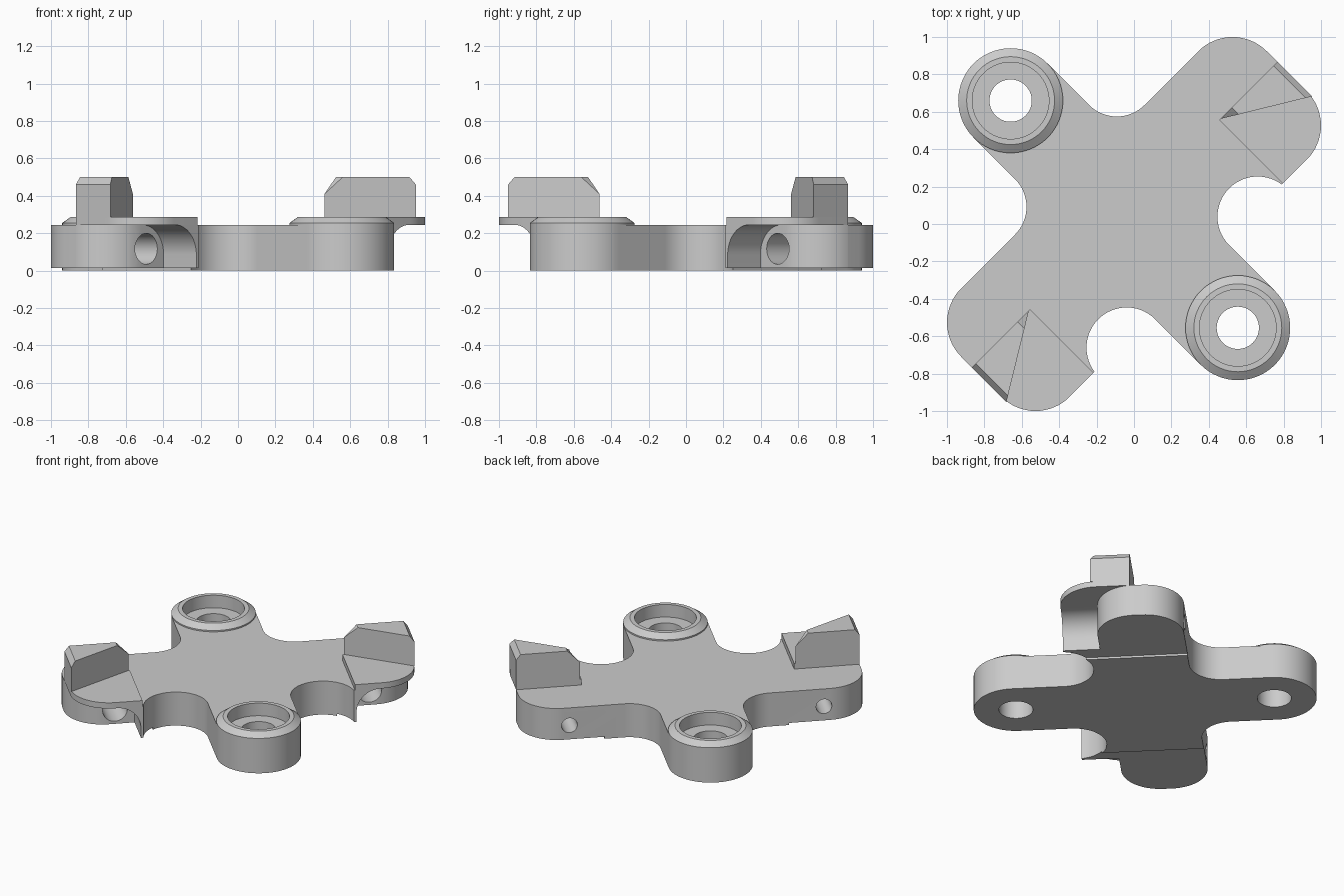
import bpy, bmesh, math
from mathutils import Matrix, Vector

cube = bpy.data.objects.get("Cube")
if cube:
    bpy.data.objects.remove(cube)

grey = bpy.data.materials.new("plain grey")
grey.use_nodes = True
grey.diffuse_color = (0.6, 0.6, 0.6, 1)
grey.node_tree.nodes["Principled BSDF"].inputs["Base Color"].default_value = (0.6, 0.6, 0.6, 1)

# Everything is laid out with the arms along the axes, then turned by 45 degrees.
TOP, RIM = 0.245, 0.287       # plate top, raised pad and boss top
END, HALF, CORNER = 1.155, 0.41, 0.258   # wing length, half width, corner radius
BOSS_R, BOSSES = 0.28, (0.933, -0.785)
BLOCK = -0.163                # side of the block under each wing
PAD = 0.07                    # inner edge of the raised pad


def arc(cx, cy, r, a0, a1, n=16):
    angles = [math.radians(a0 + (a1 - a0) * i / n) for i in range(n + 1)]
    return [(cx + r * math.cos(a), cy + r * math.sin(a)) for a in angles]


def finish(name, bm):
    bmesh.ops.recalc_face_normals(bm, faces=bm.faces)
    mesh = bpy.data.meshes.new(name)
    bm.to_mesh(mesh)
    bm.free()
    mesh.materials.append(grey)
    obj = bpy.data.objects.new(name, mesh)
    bpy.context.collection.objects.link(obj)
    return obj


def prism(name, pts, lo, hi, side=1, along="z"):
    """Extrude a plan outline along z, or a side profile along y."""
    def place(a, b, h):
        return (side * a, b, h) if along == "z" else (side * a, h, b)
    bm = bmesh.new()
    face = bm.faces.new([bm.verts.new(place(a, b, lo)) for a, b in pts])
    new = bmesh.ops.extrude_face_region(bm, geom=[face])["geom"]
    move = Vector(place(0, 0, hi - lo))
    bmesh.ops.translate(bm, vec=move, verts=[v for v in new if isinstance(v, bmesh.types.BMVert)])
    return finish(name, bm)


def boolean(obj, tool, operation="DIFFERENCE"):
    mod = obj.modifiers.new("cut", "BOOLEAN")
    mod.operation, mod.solver, mod.object = operation, "EXACT", tool
    bpy.context.view_layer.update()
    result = bpy.data.meshes.new_from_object(obj.evaluated_get(bpy.context.evaluated_depsgraph_get()))
    obj.modifiers.clear()
    obj.data = result
    bpy.data.objects.remove(tool)


def ring(name, y, profile, n=64):
    bm = bmesh.new()
    loops = []
    for i in range(n):
        a = 2 * math.pi * i / n
        loops.append([bm.verts.new((r * math.cos(a), y + r * math.sin(a), z)) for r, z in profile])
    for i in range(n):
        p, q = loops[i], loops[(i + 1) % n]
        for j in range(len(profile)):
            k = (j + 1) % len(profile)
            bm.faces.new((p[j], q[j], q[k], p[k]))
    return finish(name, bm)


# Four-armed plate: half outline, mirrored
half = arc(0, BOSSES[0], BOSS_R, 90, 0)
half += arc(BOSS_R + 0.21, HALF + 0.21, 0.21, 180, 270)
half += arc(END - CORNER, HALF - CORNER, CORNER, 90, 0)
half += arc(END - CORNER, CORNER - HALF, CORNER, 0, -90)
half += arc(BOSS_R + 0.215, -0.44, 0.215, 8, 180, 28)
half += arc(0, BOSSES[1], BOSS_R, 0, -90)
outline = half + [(-x, y) for x, y in half[-2:0:-1]]
plate = prism("plate", outline, 0, TOP)
parts = [plate]

for side, label in ((1, "left"), (-1, "right")):
    # Wing underside is slightly raised
    step = [(0.62, -1), (1.5, -1), (1.5, 0.6), (0.62, 0.6)]
    boolean(plate, prism("step_cutter", step, -0.1, 0.015, side))

    # Filleted pocket beside the rounded block
    profile = [(0.725, -0.1)] + arc(0.885, TOP - 0.16, 0.16, 180, 90)
    profile += [(0.885, 0.4), (1.4, 0.4), (1.4, -0.1)]
    pocket = prism("pocket_cutter", profile, -0.6, PAD, side, "y")
    block = [(0.5, BLOCK)] + arc(END - CORNER, BLOCK + CORNER, CORNER, -90, 0)
    block += [(END, HALF), (0.5, HALF)]
    boolean(pocket, prism("block_keep", block, -0.3, 0.6, side))
    boolean(plate, pocket)

    # Counterbored cross hole
    for radius, end in ((0.083, 0.1), (0.053, 0.7)):
        circle = arc(0.856, 0.117, radius, 0, 360, 32)[:-1]
        boolean(plate, prism("hole_cutter", circle, -0.4, end, side, "y"))

    # Raised pad over the pocket
    pad = [(0.715, PAD), (0.715, -HALF)]
    pad += arc(END - CORNER, CORNER - HALF, CORNER, -90, 0) + [(END, PAD)]
    parts.append(prism(label + "_wing_pad", pad, TOP, RIM, side))

    # Wedge-shaped prong with chamfered ends
    wedge = [(0.725, PAD), (END, PAD), (END, -0.19)]
    prong = prism(label + "_prong", wedge, RIM - 0.002, 0.6, side)
    chamfers = [(0.6, 0.2), (END + 0.1, 0.2), (END + 0.1, 0.33), (1.125, 0.5), (0.81, 0.5), (0.6, 0.28)]
    boolean(prong, prism("chamfer_shape", chamfers, -0.5, 0.5, side, "y"), "INTERSECT")
    parts.append(prong)

# Bosses: recess, through hole and chamfered rim
for y, label in zip(BOSSES, ("back", "front")):
    for radius, low in ((0.205, 0.195), (0.113, -0.1)):
        circle = arc(0, y, radius, 0, 360, 64)[:-1]
        boolean(plate, prism("bore_cutter", circle, low, 0.4))
    rim = [(BOSS_R, TOP), (BOSS_R, 0.255), (0.235, RIM), (0.205, RIM), (0.205, TOP)]
    parts.append(ring(label + "_boss_rim", y, rim))

# Turn into place and shade
bpy.ops.object.select_all(action="DESELECT")
for obj in parts:
    obj.data.transform(Matrix.Rotation(math.radians(45), 4, "Z"))
    obj.select_set(True)
bpy.context.view_layer.objects.active = plate
bpy.ops.object.shade_smooth_by_angle(angle=math.radians(25))
